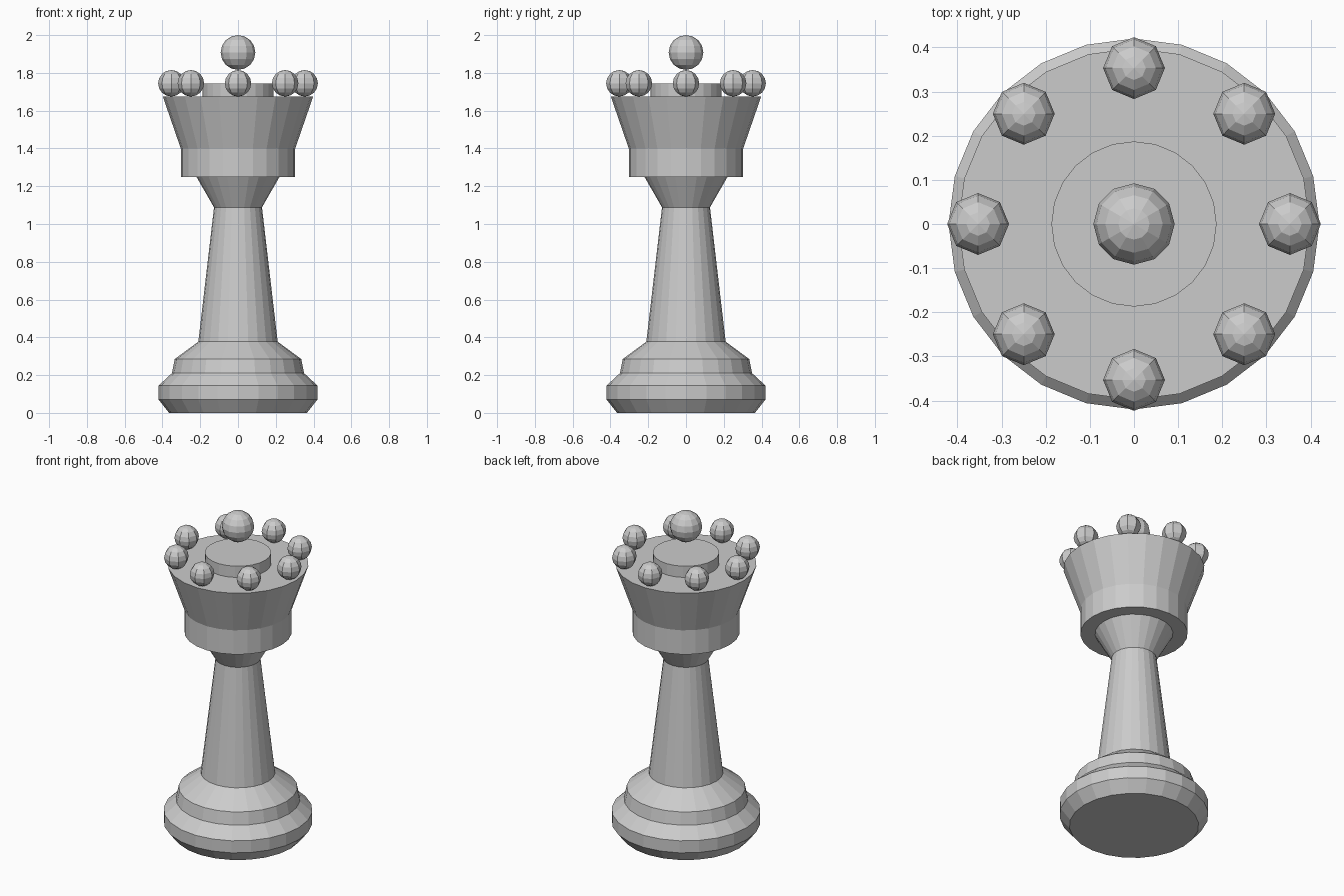
import bpy, bmesh
from math import cos, sin, tau

if "Cube" in bpy.data.objects:
    bpy.data.objects.remove(bpy.data.objects["Cube"])

SIDES = 24


def add_object(name, bm):
    bmesh.ops.recalc_face_normals(bm, faces=bm.faces)
    mesh = bpy.data.meshes.new(name)
    bm.to_mesh(mesh)
    bm.free()
    obj = bpy.data.objects.new(name, mesh)
    bpy.context.collection.objects.link(obj)
    return obj


def lathe(name, profile, capped=True):
    """Turn a list of (radius, height) points around z."""
    bm = bmesh.new()
    rings = [[bm.verts.new((r * cos(tau * i / SIDES), r * sin(tau * i / SIDES), z))
              for i in range(SIDES)] for r, z in profile]
    for low, high in zip(rings, rings[1:]):
        for i in range(SIDES):
            j = (i + 1) % SIDES
            bm.faces.new((low[i], low[j], high[j], high[i]))
    if capped:
        bm.faces.new(rings[0])
        bm.faces.new(rings[-1])
    return add_object(name, bm)


def ball(name, location, radius, segments, rings):
    bm = bmesh.new()
    bmesh.ops.create_uvsphere(bm, u_segments=segments, v_segments=rings, radius=radius)
    add_object(name, bm).location = location


# Stepped foot
lathe("base", [(0.365, 0), (0.42, 0.07), (0.42, 0.145), (0.35, 0.21),
               (0.335, 0.285), (0.21, 0.377)])

# Tapered stem with flared neck, its ends closed by base and crown
lathe("stem", [(0.21, 0.377), (0.127, 1.088), (0.22, 1.25)], capped=False)

# Collar, flared crown and raised disc
lathe("crown", [(0.303, 1.25), (0.303, 1.40), (0.398, 1.675),
                (0.187, 1.675), (0.187, 1.745)])

# Ring of small balls on the crown rim
for k in range(8):
    a = tau * k / 8
    ball(f"rim_ball_{k + 1}", (0.353 * cos(a), 0.353 * sin(a), 1.745), 0.07, 8, 8)

# Ball floating above the disc
ball("top_ball", (0, 0, 1.908), 0.092, 12, 8)
